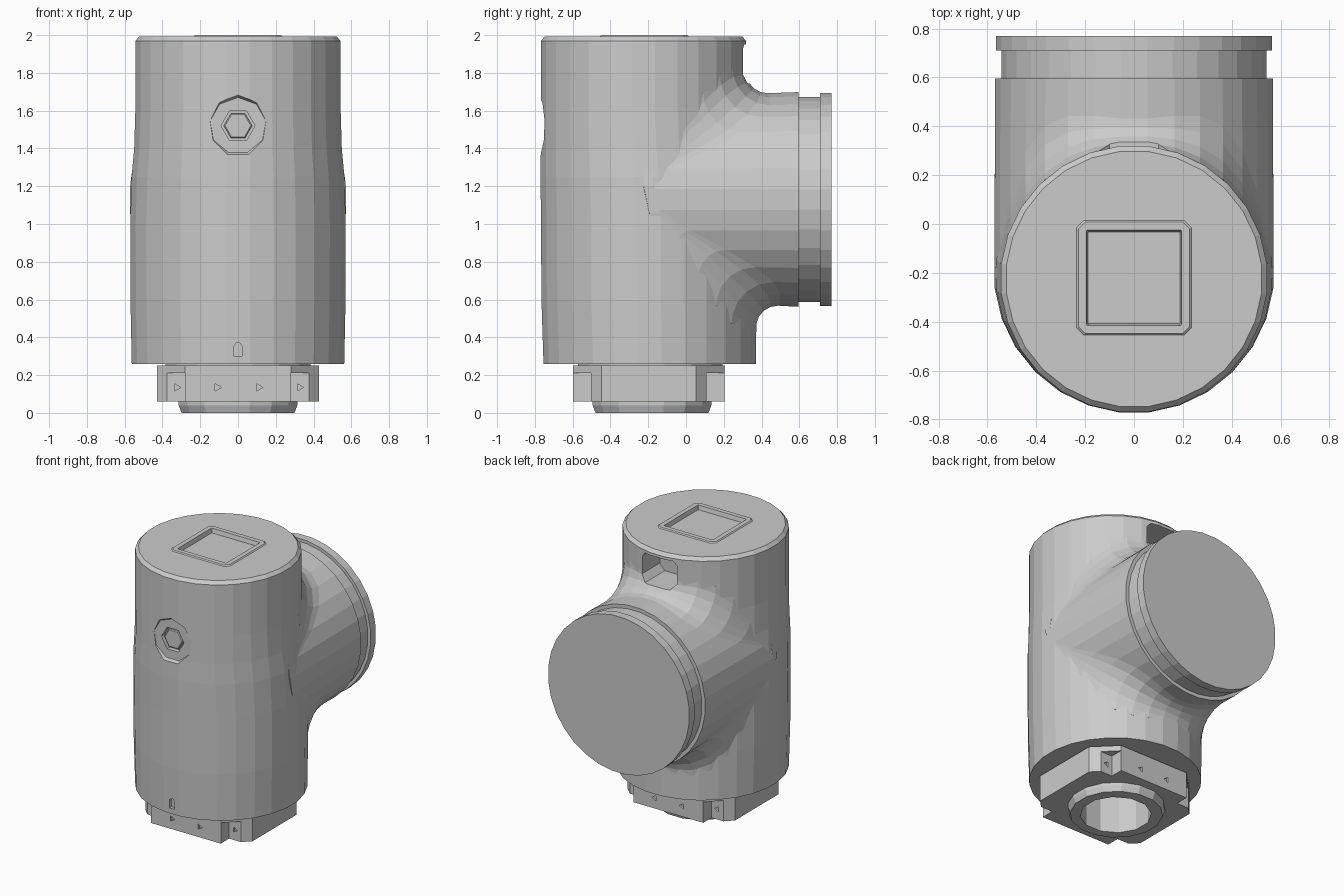
import bpy, bmesh
from math import sin, cos, pi, sqrt

if "Cube" in bpy.data.objects:
    bpy.data.objects.remove(bpy.data.objects["Cube"])


def loft(name, rings):
    """Closed flat-shaded solid through equal-length rings, capped at both ends."""
    bm = bmesh.new()
    rows = [[bm.verts.new(p) for p in ring] for ring in rings]
    n = len(rows[0])
    for a, b in zip(rows, rows[1:]):
        for i in range(n):
            j = (i + 1) % n
            bm.faces.new((a[i], a[j], b[j], b[i]))
    bm.faces.new(rows[0])
    bm.faces.new(rows[-1])
    bmesh.ops.recalc_face_normals(bm, faces=bm.faces)
    me = bpy.data.meshes.new(name)
    bm.to_mesh(me)
    bm.free()
    ob = bpy.data.objects.new(name, me)
    bpy.context.collection.objects.link(ob)
    return ob


def ring_z(z, cy, r, n):
    return [(r * sin(2 * pi * (i + .5) / n), cy - r * cos(2 * pi * (i + .5) / n), z)
            for i in range(n)]


def ring_y(y, cx, cz, r, n, phase=0.0):
    return [(cx + r * sin(2 * pi * i / n + phase), y, cz + r * cos(2 * pi * i / n + phase))
            for i in range(n)]


def cut_rect(z, hx, hy, c, cy):
    """Rectangle with chamfered corners."""
    pts = [(hx, hy - c), (hx - c, hy), (c - hx, hy), (-hx, hy - c),
           (-hx, c - hy), (c - hx, -hy), (hx - c, -hy), (hx, c - hy)]
    return [(x, cy + y, z) for x, y in pts]


def square(z, h, c):
    return cut_rect(z, h, h, c, -.22)


helpers = []


def helper(rings):
    ob = loft("cutter", rings)
    ob.hide_render = True
    helpers.append(ob)
    return ob


def box(x0, x1, y0, y1, z0, z1):
    c = [(x0, y0), (x1, y0), (x1, y1), (x0, y1)]
    return helper([[(x, y, z) for x, y in c] for z in (z0, z1)])


def boolean(target, others, op='DIFFERENCE'):
    bpy.context.view_layer.objects.active = target
    for o in others:
        m = target.modifiers.new("bool", 'BOOLEAN')
        m.operation, m.solver, m.object = op, 'EXACT', o
        bpy.ops.object.modifier_apply(modifier=m.name)


# Upright housing, bulging slightly around the side outlet
body = loft("housing", [ring_z(z, cy, r, 28) for z, cy, r in [
    (.26, -.192, .566), (.6, -.196, .573), (1.0, -.197, .574), (1.25, -.207, .567),
    (1.4, -.219, .553), (1.6, -.225, .547), (1.97, -.225, .547), (1.993, -.225, .525)]])

# Side outlet with a broad fillet that follows the housing surface
N, CZ, R = 32, 1.13, .565


def outlet_ring(t):
    pts = []
    for i in range(N):
        a = 2 * pi * (i + .5) / N
        x, z = (R + .009) * sin(a), R * cos(a)
        up = z > 0
        f = .11 * abs(cos(a)) + .14 * sin(2 * a) ** 2
        cy, r = (-.225, .545) if up else (-.194, .568)
        yb = cy + sqrt(max(r * r - x * x, .0025))
        dz = f * (1 - cos(t))
        pts.append((x, yb + f * (1 - sin(t)), CZ + z + (dz if up else -dz)))
    return pts


rings = [ring_y(y, 0, CZ, r, N, pi / N) for y, r in [
    (.77, .567), (.71, .567), (.71, .545), (.595, .545), (.595, .571)]]
rings += [outlet_ring(t) for t in (0, .35, .7, 1.05, 1.35, pi / 2)]
rings.append([(x, y - .05, z) for x, y, z in rings[-1]])
rings.append(ring_y(-.25, 0, CZ, .3, N, pi / N))
boolean(body, [helper(rings)], 'UNION')

# Openings: rear pocket, top socket, front spot face, bottom slot and bore
bore = helper([ring_z(z, -.187, r, 12) for z, r in [(-.1, .235), (.45, .235), (.5, .18)]])
pocket = helper([[(x, y, z) for x, z in [
    (-.14, 1.79), (-.10, 1.745), (.10, 1.745), (.14, 1.79),
    (.14, 1.92), (.11, 1.95), (-.11, 1.95), (-.14, 1.92)]] for y in (.1, .55)])
spot = helper([ring_y(y, 0, 1.52, r, 9) for y, r in [(-.748, .15), (-.79, .175)]])
hexhole = helper([ring_y(y, 0, 1.52, .09, 6, pi / 6) for y in (-.715, -.8)])
slot = helper([[(x, y, z) for x, z in [
    (-.02, .30), (.02, .30), (.02, .355), (.01, .37), (-.01, .37), (-.02, .355)]]
    for y in (-.85, -.735)])
boolean(body, [pocket, box(-.2, .2, -.42, -.02, 1.94, 2.1), spot, hexhole, slot, bore])

# Plug inside the front port
loft("front_plug", [ring_y(y, 0, 1.52, r, 6, pi / 6) for y, r in [
    (-.70, .075), (-.735, .075), (-.74, .068)]])

# Square frame around the sunken top window
loft("top_frame", [square(1.93, .235, .03), square(1.993, .235, .03), square(2.0, .228, .028),
                   square(2.0, .195, .004), square(1.97, .188, .004)])

# Eight-sided lock nut with stepped corners and small triangular marks
NY = -.197
nut = loft("lock_nut", [cut_rect(z, .43, .40, .15, NY) for z in (.06, .25)])
cuts = [bore]
for sx in (-1, 1):
    for sy in (-1, 1):
        xs = sorted((sx * .28, sx * .6))
        ys = sorted((NY + sy * .305, NY + sy * .6))
        cuts.append(box(*xs, *ys, 0, .21))
        for x, y in ((.11, .385), (.325, .29)):
            cuts.append(helper([ring_y(NY + sy * d, sx * x, .135, .022, 3, pi / 2)
                                for d in (y, y + .1)]))
boolean(nut, cuts)

# Narrow collar joining nut and housing, and the bottom ring
collar = loft("nut_collar", [ring_z(z, -.19, .39, 16) for z in (.24, .265)])
foot = loft("bottom_ring", [ring_z(z, -.18, r, 16) for z, r in [
    (0, .305), (.04, .32), (.065, .32)]])
boolean(collar, [bore])
boolean(foot, [bore])

for h in helpers:
    bpy.data.objects.remove(h, do_unlink=True)
